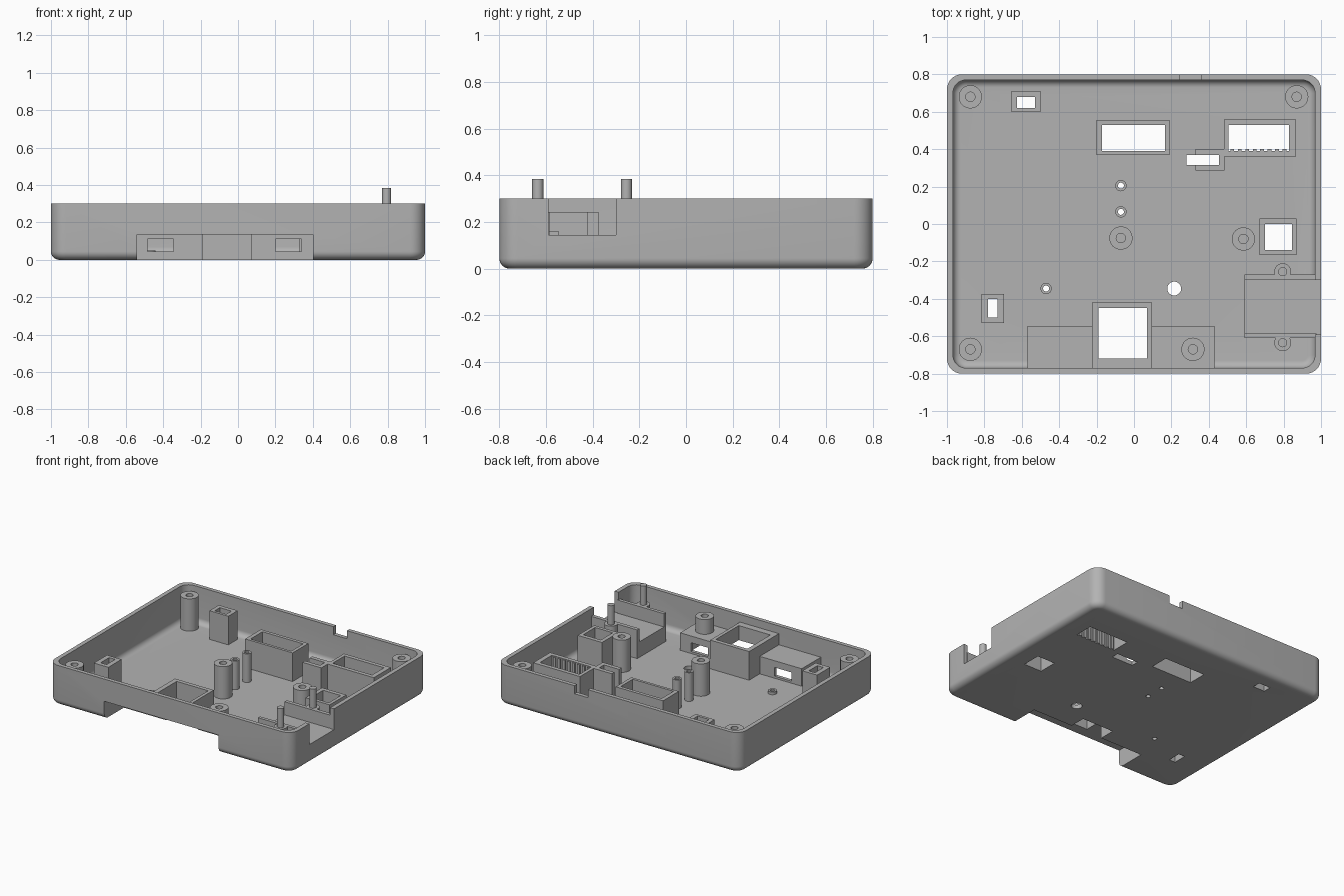
import bpy
import bmesh
import math

old = bpy.data.objects.get("Cube")
if old:
    bpy.data.objects.remove(old, do_unlink=True)

grey = bpy.data.materials.new("plain_grey")
grey.use_nodes = True
COLOUR = (0.45, 0.45, 0.45, 1)
grey.diffuse_color = COLOUR
grey.node_tree.nodes["Principled BSDF"].inputs["Base Color"].default_value = COLOUR

FLOOR, SUNK, SOCKET_TOP, POST_TOP = 0.03, 0.015, 0.243, 0.27


def finish(name, bm):
    bmesh.ops.recalc_face_normals(bm, faces=bm.faces)
    mesh = bpy.data.meshes.new(name)
    bm.to_mesh(mesh)
    bm.free()
    obj = bpy.data.objects.new(name, mesh)
    bpy.context.collection.objects.link(obj)
    mesh.materials.append(grey)
    return obj


def box(name, x0, x1, y0, y1, z0, z1):
    bm = bmesh.new()
    bmesh.ops.create_cube(bm, size=1)
    for v in bm.verts:
        v.co = (x0 if v.co.x < 0 else x1, y0 if v.co.y < 0 else y1, z0 if v.co.z < 0 else z1)
    return finish(name, bm)


def cylinder(name, x, y, r, z0, z1, sides=40):
    bm = bmesh.new()
    bmesh.ops.create_cone(bm, cap_ends=True, segments=sides, radius1=r, radius2=r, depth=z1 - z0)
    bmesh.ops.translate(bm, verts=bm.verts, vec=(x, y, (z0 + z1) / 2))
    return finish(name, bm)


def tray(name, hx, hy, r, fillet, z0, z1, steps=8):
    """Rounded rectangle block with a filleted bottom edge."""
    bm = bmesh.new()
    levels = []
    for i in range(steps + 1):
        a = math.pi / 2 * i / steps
        levels.append((fillet * (1 - math.sin(a)), z0 + fillet * (1 - math.cos(a))))
    levels.append((0, z1))
    rings = []
    for inset, z in levels:
        ring = []
        for q, (sx, sy) in enumerate([(1, 1), (-1, 1), (-1, -1), (1, -1)]):
            for i in range(steps + 1):
                a = math.pi / 2 * (q + i / steps)
                ring.append(bm.verts.new((sx * (hx - r) + (r - inset) * math.cos(a),
                                          sy * (hy - r) + (r - inset) * math.sin(a), z)))
        rings.append(ring)
    for low, high in zip(rings, rings[1:]):
        for i in range(len(low)):
            j = (i + 1) % len(low)
            bm.faces.new((low[i], low[j], high[j], high[i]))
    bm.faces.new(rings[0])
    bm.faces.new(rings[-1])
    return finish(name, bm)


def cut(obj, cutters):
    bpy.ops.object.select_all(action='DESELECT')
    bpy.context.view_layer.objects.active = obj
    obj.select_set(True)
    for c in cutters:
        c.hide_render = True
        mod = obj.modifiers.new("cut", 'BOOLEAN')
        mod.operation, mod.solver, mod.object = 'DIFFERENCE', 'EXACT', c
        bpy.ops.object.modifier_apply(modifier=mod.name)


def smooth(obj):
    bpy.ops.object.select_all(action='DESELECT')
    bpy.context.view_layer.objects.active = obj
    obj.select_set(True)
    bpy.ops.object.shade_smooth_by_angle(angle=math.radians(30))


# Cutters for the front recess, its windows and the side opening
recess = box("cutter_recess", -0.54, 0.40, -0.9, -0.57, -0.1, 0.135)
well = box("cutter_well", -0.19, 0.07, -0.72, -0.45, -0.1, 0.5)
windows = [box("cutter_window", x, x + 0.14, -0.65, -0.5, 0.045, 0.11) for x in (-0.485, 0.20)]
side_opening = box("cutter_side", 0.95, 1.1, -0.59, -0.30, 0.145, 0.5)
back_notch = box("cutter_back_notch", 0.245, 0.357, 0.7, 0.9, 0.24, 0.5)
shell_cutters = [tray("cutter_cavity", 0.968, 0.77, 0.07, 0.04, FLOOR, 0.5),
                 recess, well, side_opening, back_notch]
trash = shell_cutters + windows

# Rectangular sockets: outer x0 x1 y0 y1, opening x0 x1 y0 y1
sockets = {
    "back_left_socket": ((0.48, 0.865, 0.36, 0.56), (0.505, 0.83, 0.39, 0.53)),
    "back_middle_socket": ((-0.20, 0.19, 0.37, 0.555), (-0.17, 0.165, 0.39, 0.53)),
    "back_right_socket": ((-0.655, -0.50, 0.60, 0.71), (-0.625, -0.53, 0.62, 0.68)),
    "slot_socket": ((0.33, 0.485, 0.285, 0.40), (0.28, 0.455, 0.315, 0.37)),
    "left_socket": ((0.67, 0.87, -0.165, 0.03), (0.70, 0.845, -0.14, 0.0)),
    "front_right_socket": ((-0.815, -0.695, -0.53, -0.375), (-0.78, -0.73, -0.50, -0.40)),
}
for name, (outer, hole) in sockets.items():
    cutter = box("cutter_" + name, *hole, -0.1, 0.5)
    cut(box(name, *outer, SUNK, SOCKET_TOP), [cutter])
    shell_cutters.append(cutter)

# Ribs along the inside of the back left socket
for i in range(8):
    x = 0.515 + i * 0.04
    box("socket_rib", x, x + 0.02, 0.385, 0.40, 0.0, SOCKET_TOP - 0.005)

# Front port housing: central well with two lower wings
cut(box("port_well", -0.225, 0.095, -0.78, -0.42, SUNK, SOCKET_TOP), [recess, well])
for name, x0, x1, window in (("right_port_wing", -0.57, -0.20, windows[0]),
                             ("left_port_wing", 0.08, 0.43, windows[1])):
    cut(box(name, x0, x1, -0.78, -0.545, SUNK, 0.16), [recess, well, window])

# Screw posts with blind holes
posts = {
    "back_right_post": (-0.875, 0.68, SUNK),
    "back_left_post": (0.87, 0.68, SUNK),
    "front_right_post": (-0.875, -0.67, SUNK),
    "front_left_post": (0.315, -0.67, 0.145),
    "middle_post": (-0.07, -0.075, SUNK),
    "left_post": (0.585, -0.08, SUNK),
}
for name, (x, y, z0) in posts.items():
    post = cylinder(name, x, y, 0.062, z0, POST_TOP)
    hole = cylinder("cutter_" + name, x, y, 0.025, 0.17, 0.5)
    cut(post, [hole])
    trash.append(hole)
    smooth(post)

# Light tubes that pass through the floor
for name, x, y, top in (("back_light_tube", -0.07, 0.205, SOCKET_TOP),
                        ("front_light_tube", -0.07, 0.065, SOCKET_TOP),
                        ("floor_ring", -0.47, -0.345, 0.05)):
    tube = cylinder(name, x, y, 0.03, SUNK, top)
    hole = cylinder("cutter_" + name, x, y, 0.016, -0.1, 0.5)
    cut(tube, [hole])
    shell_cutters.append(hole)
    smooth(tube)
shell_cutters.append(cylinder("cutter_round_hole", 0.215, -0.345, 0.037, -0.1, 0.5))

# Side cradle: platform, two walls, and a boss with a pin on each wall
box("cradle_platform", 0.59, 0.985, -0.59, -0.29, SUNK, 0.145)
for side, y0, y1, pin_y in (("front", -0.61, -0.585, -0.635), ("back", -0.298, -0.27, -0.255)):
    box("cradle_" + side + "_wall", 0.59, 0.975, y0, y1, SUNK, SOCKET_TOP)
    boss = cylinder("cradle_" + side + "_boss", 0.795, pin_y, 0.045, SUNK, SOCKET_TOP)
    inner = box("cutter_cradle", 0.6, 0.99, -0.585, -0.298, 0.145, 0.5)
    cut(boss, [inner])
    trash.append(inner)
    smooth(boss)
    smooth(cylinder("cradle_" + side + "_pin", 0.795, pin_y, 0.024, 0.1, 0.385))

# Outer shell with all openings
shell = tray("shell", 1.0, 0.8, 0.08, 0.045, 0.0, 0.3)
cut(shell, shell_cutters)
smooth(shell)

for c in set(trash + shell_cutters):
    bpy.data.objects.remove(c, do_unlink=True)
